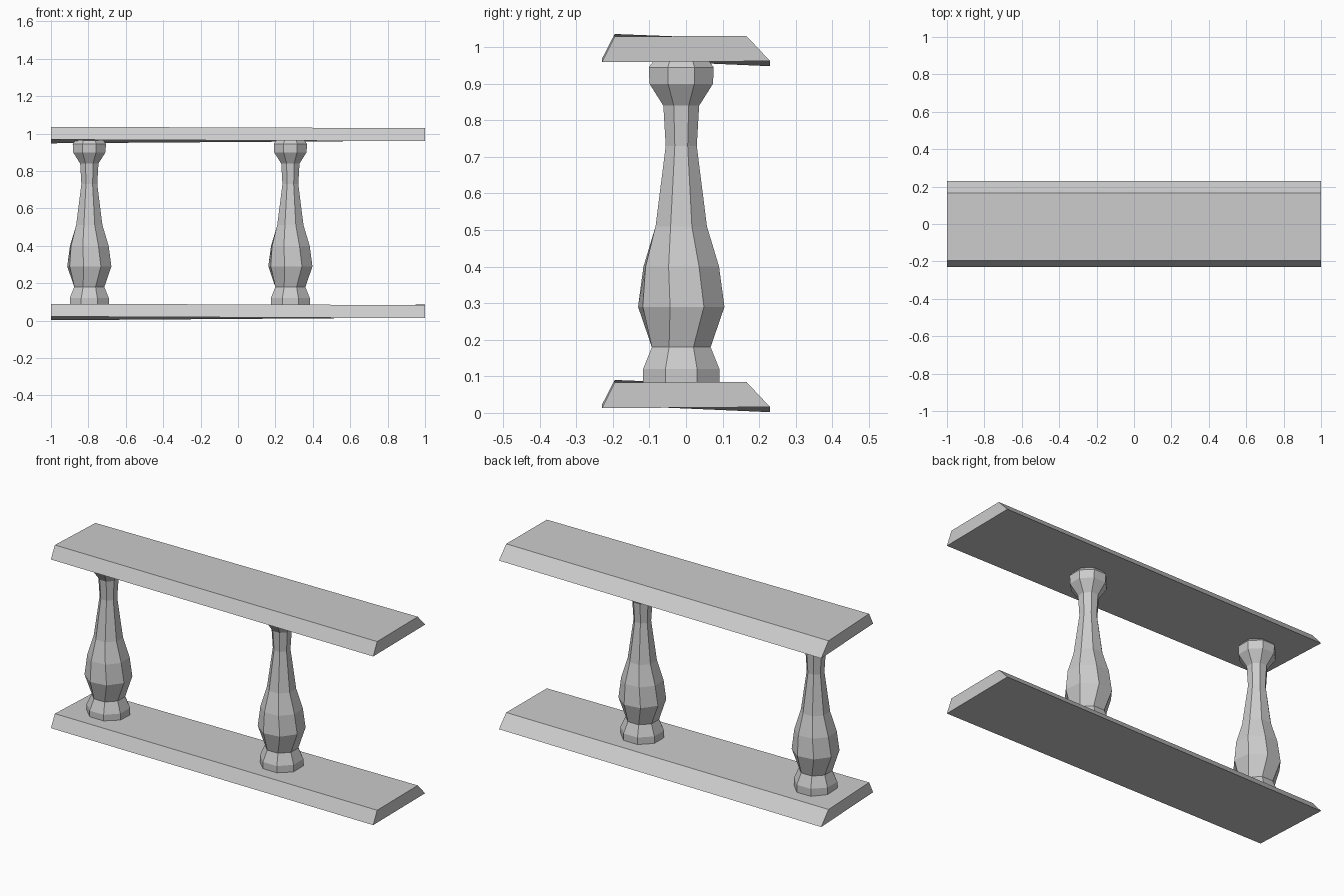
import bpy, bmesh, math
from mathutils import Vector

cube = bpy.data.objects.get("Cube")
if cube:
    bpy.data.objects.remove(cube, do_unlink=True)

# Pale stone colour
stone = bpy.data.materials.new("stone_grey")
stone.use_nodes = True
GREY = (0.6, 0.6, 0.6, 1)
stone.diffuse_color = GREY
stone.node_tree.nodes["Principled BSDF"].inputs["Base Color"].default_value = GREY


def loft(name, rings, location, angle=0):
    """Skin a stack of equal-length rings, capped at both ends."""
    bm = bmesh.new()
    loops = [[bm.verts.new(p) for p in ring] for ring in rings]
    for a, b in zip(loops, loops[1:]):
        n = len(a)
        for i in range(n):
            j = (i + 1) % n
            bm.faces.new((a[i], a[j], b[j], b[i]))
    bm.faces.new(loops[0][::-1])
    bm.faces.new(loops[-1])
    bmesh.ops.recalc_face_normals(bm, faces=bm.faces[:])
    mesh = bpy.data.meshes.new(name)
    bm.to_mesh(mesh)
    bm.free()
    mesh.materials.append(stone)
    obj = bpy.data.objects.new(name, mesh)
    obj.location = location
    obj.rotation_euler.z = angle
    bpy.context.collection.objects.link(obj)
    return obj


# Rails: bevelled slabs with a slight hand-cut twist between the two ends
left_end = [(-0.23, 0.022), (0.23, 0.002), (0.165, 0.076), (-0.195, 0.09)]
right_end = [(-0.23, 0.013), (0.23, 0.016), (0.165, 0.085), (-0.195, 0.083)]
rail = [[(x, y, z) for y, z in end] for x, end in ((-1, left_end), (1, right_end))]
for name, z in (("bottom_rail", 0), ("top_rail", 0.946)):
    loft(name, rail, (0, 0, z))

# Balusters: eight-sided turned posts given as (height, radius, twist in degrees)
profile = [(0.07, 0.113, 0), (0.12, 0.113, 0), (0.18, 0.087, 0), (0.29, 0.122, 8),
           (0.40, 0.109, 4), (0.51, 0.076, 0), (0.73, 0.046, 0), (0.84, 0.053, 0),
           (0.90, 0.094, 0), (0.945, 0.096, 0), (0.965, 0.08, 0)]
SIDES = 8


def ring(z, r, twist):
    turn = math.radians(twist) + math.pi / SIDES
    return [Vector((r * math.cos(turn + math.tau * i / SIDES),
                    r * math.sin(turn + math.tau * i / SIDES), z)) for i in range(SIDES)]


post = [ring(*p) for p in profile]
for name, x, angle in (("right_baluster", -0.795, 0), ("left_baluster", 0.28, math.pi / 2)):
    loft(name, post, (x, -0.013, 0), angle)
